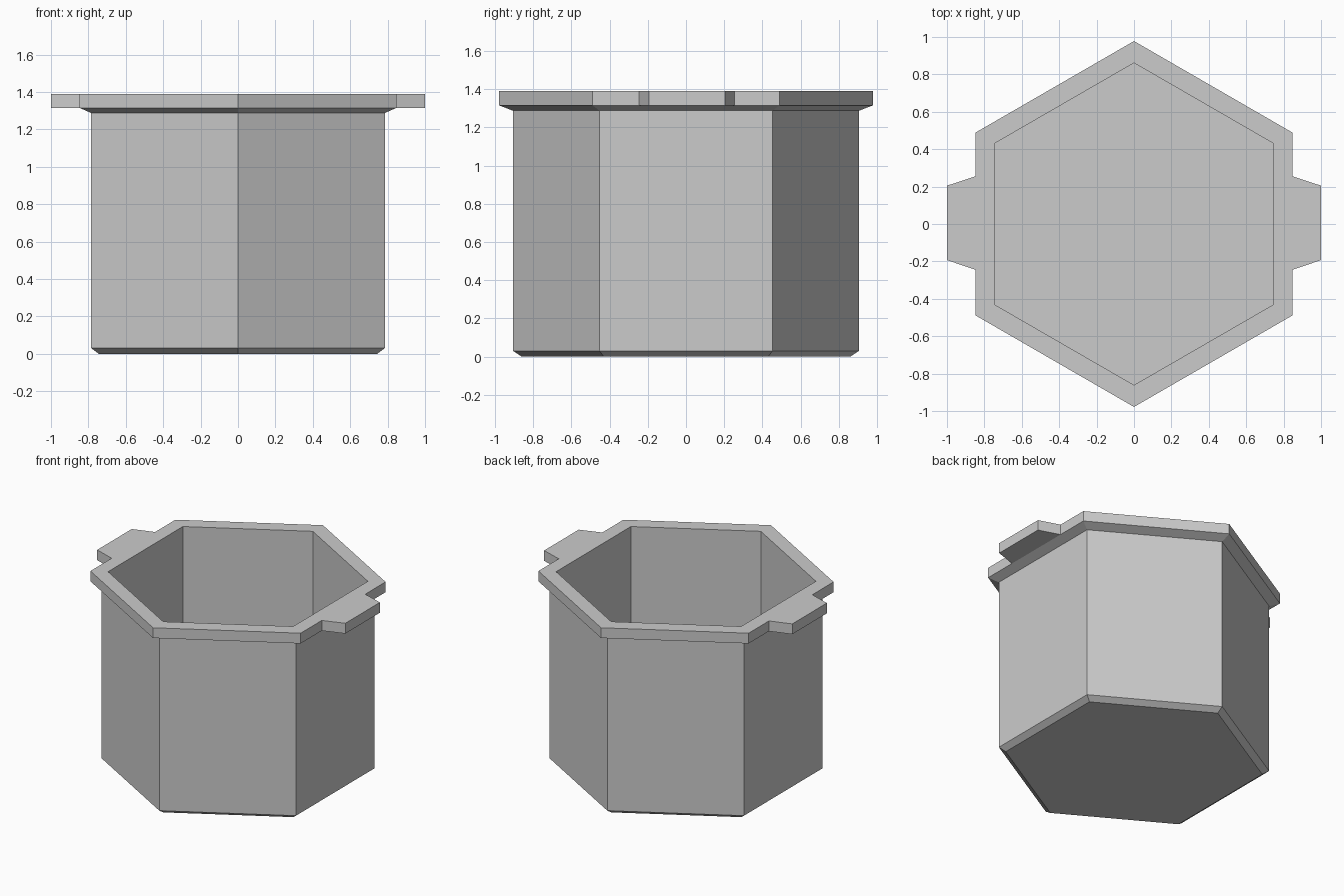
import bpy
import bmesh
from math import cos, sin, pi

cube = bpy.data.objects.get("Cube")
if cube:
    bpy.data.objects.remove(cube, do_unlink=True)

# Single flat colour
grey = bpy.data.materials.new("light_grey")
grey.use_nodes = True
colour = (0.6, 0.6, 0.6, 1)
grey.diffuse_color = colour
grey.node_tree.nodes["Principled BSDF"].inputs["Base Color"].default_value = colour


def finish(name, bm):
    bmesh.ops.recalc_face_normals(bm, faces=bm.faces)
    mesh = bpy.data.meshes.new(name)
    bm.to_mesh(mesh)
    bm.free()
    mesh.materials.append(grey)
    obj = bpy.data.objects.new(name, mesh)
    bpy.context.collection.objects.link(obj)
    return obj


def hexagonal_vessel(name, profile):
    """Sweep a (corner radius, height) profile round six sides and cap both ends."""
    bm = bmesh.new()
    rings = [[bm.verts.new((r * sin(i * pi / 3), r * cos(i * pi / 3), z))
              for i in range(6)] for r, z in profile]
    for low, high in zip(rings, rings[1:]):
        for i in range(6):
            j = (i + 1) % 6
            bm.faces.new((low[i], low[j], high[j], high[i]))
    bm.faces.new(rings[0])
    bm.faces.new(rings[-1])
    return finish(name, bm)


# Container: chamfered base, straight wall, flared rim, hollow interior
RIM_BOTTOM, RIM_TOP, RIM_RADIUS = 1.315, 1.39, 0.978
hexagonal_vessel("container", [
    (0.86, 0), (0.906, 0.03), (0.906, 1.287),
    (RIM_RADIUS, RIM_BOTTOM), (RIM_RADIUS, RIM_TOP),
    (0.861, RIM_TOP), (0.861, 0.04),
])

# Tapered handle tabs on both sides of the rim
rim_x = RIM_RADIUS * cos(pi / 6)
for side, label in ((1, "left"), (-1, "right")):
    bm = bmesh.new()
    outline = [(rim_x, -0.245), (1, -0.193), (1, 0.205), (rim_x, 0.255)]
    bottom = [bm.verts.new((side * x, y, RIM_BOTTOM)) for x, y in outline]
    top = [bm.verts.new((side * x, y, RIM_TOP)) for x, y in outline]
    bm.faces.new(bottom)
    bm.faces.new(top)
    for i in range(3):
        bm.faces.new((bottom[i], bottom[i + 1], top[i + 1], top[i]))
    finish(label + "_handle_tab", bm)
